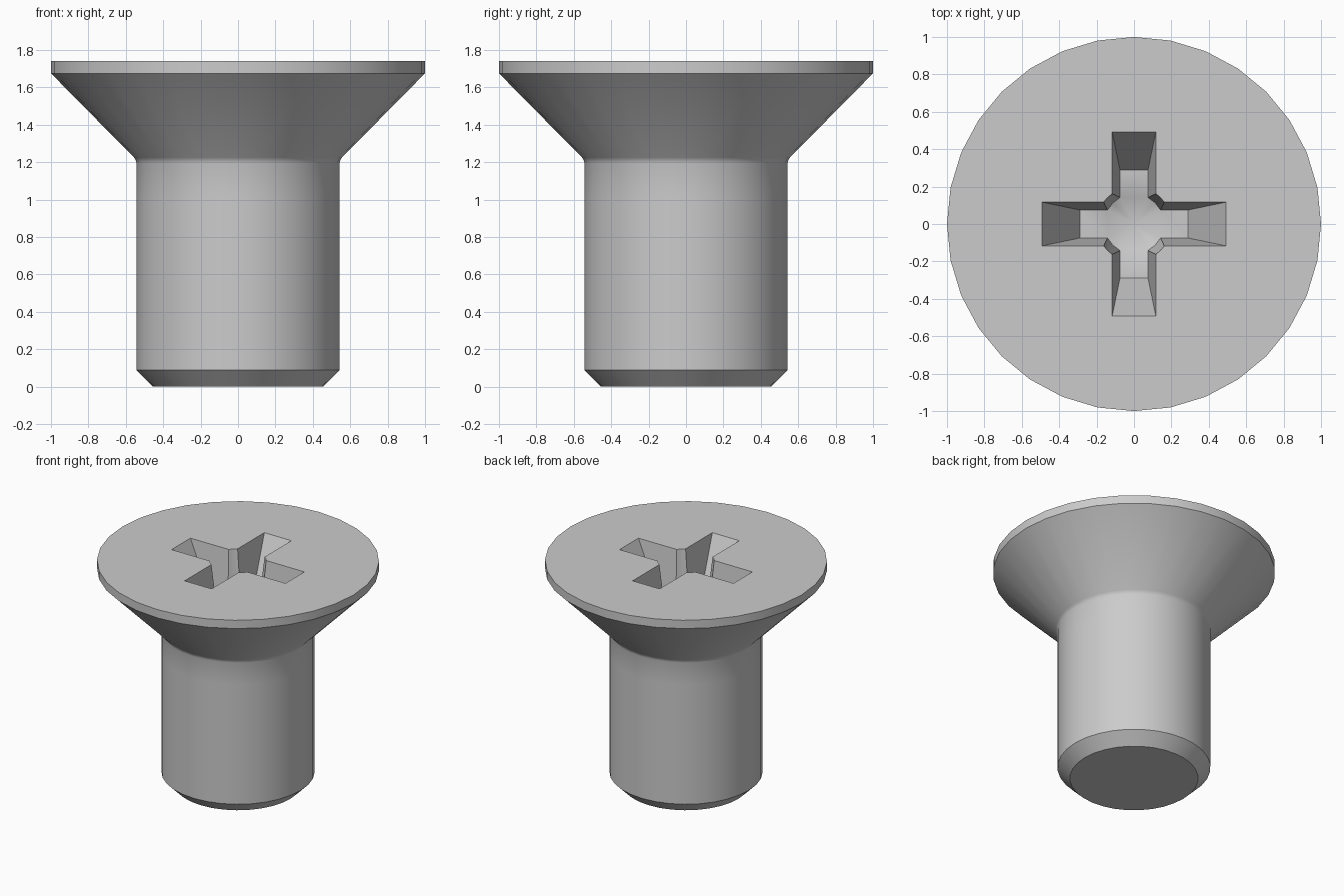
import bpy, bmesh
from math import cos, sin, pi, sqrt
from mathutils import Matrix

cube = bpy.data.objects.get("Cube")
if cube:
    bpy.data.objects.remove(cube, do_unlink=True)

SIDES = 32
TOP = 1.74

steel = bpy.data.materials.new("steel grey")
steel.use_nodes = True
steel.diffuse_color = (0.6, 0.6, 0.6, 1)
steel.node_tree.nodes["Principled BSDF"].inputs["Base Color"].default_value = (0.6, 0.6, 0.6, 1)


def finish(name, bm):
    bmesh.ops.recalc_face_normals(bm, faces=bm.faces)
    mesh = bpy.data.meshes.new(name)
    bm.to_mesh(mesh)
    bm.free()
    mesh.materials.append(steel)
    obj = bpy.data.objects.new(name, mesh)
    bpy.context.collection.objects.link(obj)
    return obj


def bridge(bm, low, high):
    n = len(low)
    for i in range(n):
        j = (i + 1) % n
        bm.faces.new((low[i], low[j], high[j], high[i]))


# Screw body: chamfered tip, shank, small fillet, countersunk head, rim
profile = [(0.455, 0), (0.543, 0.088), (0.543, 1.02), (0.543, 1.195),
           (0.547, 1.21), (0.556, 1.225), (1, 1.675), (1, TOP)]
bm = bmesh.new()
rings = [[bm.verts.new((r * cos(2 * pi * i / SIDES), r * sin(2 * pi * i / SIDES), z))
          for i in range(SIDES)] for r, z in profile]
for low, high in zip(rings, rings[1:]):
    bridge(bm, low, high)
bm.faces.new(rings[0])
bm.faces.new(rings[-1])
screw = finish("countersunk_screw", bm)


# Cross recess: tapered arms around a round core with a conical floor
def cross_loop(bm, reach, half, core, z):
    edge = sqrt(core ** 2 - half ** 2)
    diag = core / sqrt(2)
    arm = [(reach, -half), (reach, half), (edge, half), (diag, diag), (half, edge)]
    return [bm.verts.new(Matrix.Rotation(q * pi / 2, 3, 'Z') @ bm_vec)
            for q in range(4) for bm_vec in [Matrix.Translation((x, y, z)).translation for x, y in arm]]


DEPTH, LIFT = 0.4, 0.04
bm = bmesh.new()
grow = 1 + LIFT / DEPTH


def taper(low, high):
    return low + (high - low) * grow


floor = cross_loop(bm, 0.29, 0.075, 0.16, TOP - DEPTH)
mouth = cross_loop(bm, taper(0.29, 0.493), taper(0.075, 0.117), taper(0.16, 0.2), TOP + LIFT)
bridge(bm, floor, mouth)
bm.faces.new(mouth)
apex = bm.verts.new((0, 0, TOP - DEPTH - 0.08))
for q in range(4):
    a, b, c, d, e = floor[q * 5:q * 5 + 5]
    before = floor[q * 5 - 1]
    bm.faces.new((a, b, c, before))
    for u, v in ((before, c), (c, d), (d, e)):
        bm.faces.new((u, v, apex))
cutter = finish("recess_cutter", bm)
cutter.hide_render = True

cut = screw.modifiers.new("cross recess", 'BOOLEAN')
cut.operation = 'DIFFERENCE'
cut.solver = 'EXACT'
cut.object = cutter
bpy.ops.object.select_all(action='DESELECT')
screw.select_set(True)
bpy.context.view_layer.objects.active = screw
bpy.ops.object.modifier_apply(modifier=cut.name)
bpy.data.objects.remove(cutter, do_unlink=True)
bpy.ops.object.shade_smooth_by_angle(angle=pi / 6)
